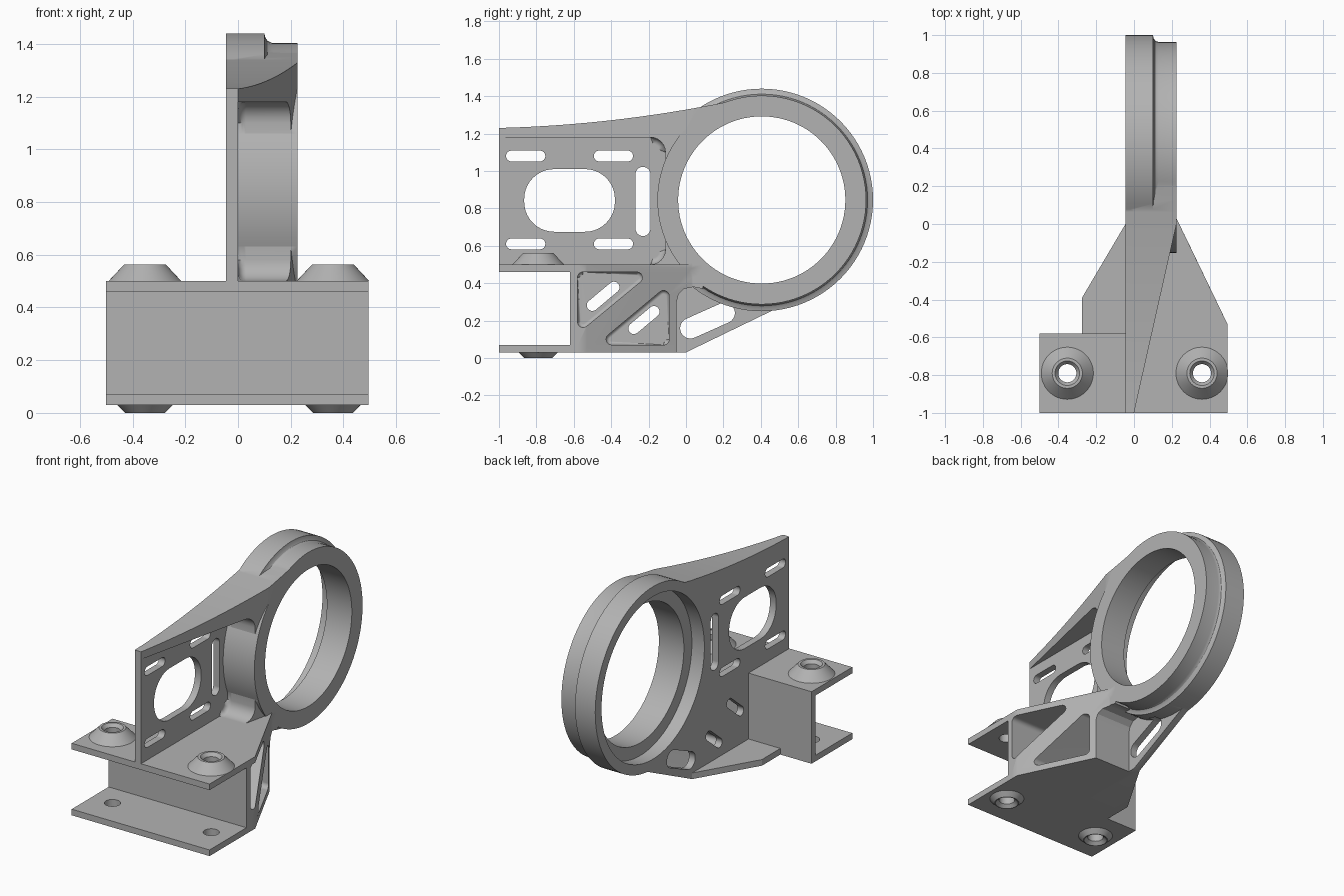
import bpy, bmesh, math
from mathutils import Vector

if "Cube" in bpy.data.objects:
    bpy.data.objects.remove(bpy.data.objects["Cube"])

grey = bpy.data.materials.new("plain grey")
grey.use_nodes = True
grey.diffuse_color = (0.45, 0.45, 0.45, 1)
grey.node_tree.nodes["Principled BSDF"].inputs["Base Color"].default_value = (0.45, 0.45, 0.45, 1)

RING_Y, RING_Z = 0.405, 0.845
T = -0.045            # outer face of the side plate
W = 0.225             # outer face of the ring


def finish(name, bm):
    bmesh.ops.recalc_face_normals(bm, faces=bm.faces[:])
    mesh = bpy.data.meshes.new(name)
    bm.to_mesh(mesh)
    bm.free()
    mesh.materials.append(grey)
    obj = bpy.data.objects.new(name, mesh)
    bpy.context.collection.objects.link(obj)
    return obj


def place(axis, p, q, t):
    return Vector((t, p, q)) if axis == "X" else Vector((p, q, t))


def prism(name, pts, a, b, axis="X", fillet=0):
    """Extrude a profile (y,z along X, or x,y along Z); optionally round its low end."""
    bm = bmesh.new()
    low = [bm.verts.new(place(axis, p, q, a)) for p, q in pts]
    high = [bm.verts.new(place(axis, p, q, b)) for p, q in pts]
    cap = bm.faces.new(low)
    bm.faces.new(high[::-1])
    for i in range(len(pts)):
        j = (i + 1) % len(pts)
        bm.faces.new((low[i], low[j], high[j], high[i]))
    if fillet:
        bmesh.ops.bevel(bm, geom=list(cap.edges), offset=fillet, segments=4,
                        profile=0.5, affect="EDGES")
    return finish(name, bm)


def lathe(name, profile, p, q, axis="X", n=96):
    """Stack circles (position, radius) along an axis into a solid."""
    bm = bmesh.new()
    rings = []
    for t, r in profile:
        rings.append([bm.verts.new(place(axis, p + r * math.cos(k * math.tau / n),
                                         q + r * math.sin(k * math.tau / n), t)) for k in range(n)])
    bm.faces.new(rings[0])
    bm.faces.new(rings[-1])
    for lo, hi in zip(rings, rings[1:]):
        for k in range(n):
            m = (k + 1) % n
            bm.faces.new((lo[k], lo[m], hi[m], hi[k]))
    return finish(name, bm)


def rounded(pts, r, n=6):
    """Round every corner of a polygon with radius r."""
    out = []
    for i, c in enumerate(pts):
        c = Vector(c)
        u = (Vector(pts[i - 1]) - c).normalized()
        v = (Vector(pts[(i + 1) % len(pts)]) - c).normalized()
        half = u.angle(v) / 2
        centre = c + (u + v).normalized() * r / math.sin(half)
        d0 = c + u * r / math.tan(half) - centre
        d1 = c + v * r / math.tan(half) - centre
        sweep = d0.angle(d1)
        for k in range(n + 1):
            f = k / n
            d = (d0 * math.sin((1 - f) * sweep) + d1 * math.sin(f * sweep)) / math.sin(sweep)
            out.append(tuple(centre + d))
    return out


def slot(y, z, length, width, angle=0):
    """Outline of a round-ended slot."""
    a, r, s = math.radians(angle), width / 2, (length - width) / 2
    out = []
    for end in (1, -1):
        cy, cz = y + end * s * math.cos(a), z + end * s * math.sin(a)
        for k in range(13):
            w = a + (0 if end > 0 else math.pi) - math.pi / 2 + k * math.pi / 12
            out.append((cy + r * math.cos(w), cz + r * math.sin(w)))
    return out


def box_pts(a, b, c, d):
    return [(a, c), (b, c), (b, d), (a, d)]


def combine(obj, other, mode):
    mod = obj.modifiers.new("combine", "BOOLEAN")
    mod.operation, mod.solver, mod.object = mode, "EXACT", other
    bpy.context.view_layer.objects.active = obj
    bpy.ops.object.modifier_apply(modifier=mod.name)
    bpy.data.objects.remove(other)


def smooth(obj):
    bpy.ops.object.select_all(action="DESELECT")
    obj.select_set(True)
    bpy.context.view_layer.objects.active = obj
    bpy.ops.object.shade_smooth_by_angle(angle=math.radians(30))
    mod = obj.modifiers.new("even shading", "WEIGHTED_NORMAL")
    mod.keep_sharp = True


# Swept top edge, running from the front up to the ring
top_edge = []
for k in range(21):
    y = -1 + 1.33 * k / 20
    f = y + 1
    top_edge.append((y, 1.23 + 0.025 * f + 0.073 * f * f))

# Thin side plate with the gusset under the ring
bracket = prism("bracket", top_edge + [(0.5, 0.8), (0.475, 0.26), (0, 0.03), (-0.6, 0.03),
                                       (-0.6, 0.47), (-1, 0.47)], T, 0)

# Upper rim, tapering in plan towards the front
rim = prism("upper_rim", top_edge + [(0.33, 0.48), (-1, 0.48)], -0.02, 0.4)
combine(rim, prism("rim_plan", [(-0.03, -1), (0, -1), (W, 0), (W, 0.5), (-0.03, 0.5)],
                   0, 2, "Z"), "INTERSECT")
combine(bracket, rim, "UNION")

# Wide half of the ring, ending in a small fillet
wide = [(T, 0.595), (0.1, 0.595), (0.104, 0.578), (0.112, 0.566), (0.13, 0.558)]
combine(bracket, lathe("ring_wide", wide, RING_Y, RING_Z), "UNION")

# Motor pocket between rim and floor
combine(bracket, prism("pocket", rounded(box_pts(-1.3, -0.11, 0.5, 1.18), 0.08), 0, 0.5,
                       fillet=0.03), "DIFFERENCE")

# Lower truss block, trimmed to the slanted side
truss = prism("truss", [(-0.62, 0.03), (-0.05, 0.03), (-0.05, 0.3), (-0.04, 0.34), (-0.01, 0.37),
                        (0.04, 0.38), (0.09, 0.37), (0.09, 0.5), (-0.62, 0.5)], -0.02, 0.6)
combine(truss, prism("truss_plan", [(-0.03, -0.7), (0.495, -0.7), (0.495, -0.53), (W, 0.03),
                                    (W, 0.3), (-0.03, 0.3)], -0.1, 1, "Z"), "INTERSECT")
for tri in ([(-0.58, 0.46), (-0.58, 0.13), (-0.18, 0.46)],
            [(-0.48, 0.07), (-0.09, 0.07), (-0.09, 0.395)]):
    combine(truss, prism("truss_pocket", rounded(tri, 0.03), 0, 0.7, fillet=0.018), "DIFFERENCE")
combine(bracket, truss, "UNION")

# Narrow half of the ring
combine(bracket, lathe("ring_narrow", [(-0.03, 0.558), (W, 0.558)], RING_Y, RING_Z), "UNION")

# Channel: top flange, bottom plate and upright web
top_plan = [(-0.5, -1), (0.495, -1), (0.495, -0.53), (W, 0.03), (-0.02, 0.03),
            (-0.02, -0.58), (-0.5, -0.58)]
low_plan = [(-0.5, -1), (0.495, -1), (0.495, -0.53), (0.264, -0.05), (-0.02, -0.05), (-0.02, 0),
            (T, 0), (-0.275, -0.39), (-0.275, -0.58), (-0.5, -0.58)]
combine(bracket, prism("top_flange", top_plan, 0.46, 0.5, "Z"), "UNION")
combine(bracket, prism("bottom_plate", low_plan, 0.03, 0.07, "Z"), "UNION")
combine(bracket, prism("web", box_pts(-0.5, 0.495, -0.62, -0.58), 0.03, 0.5, "Z"), "UNION")

# Stepped bore through the ring
combine(bracket, lathe("bore", [(-0.2, 0.53), (0.045, 0.53), (0.045, 0.447), (0.4, 0.447)],
                       RING_Y, RING_Z), "DIFFERENCE")

# Window and slots through the side plate
openings = [rounded(box_pts(-0.865, -0.38, 0.675, 1.01), 0.16, 10), slot(-0.23, 0.837, 0.37, 0.08, 90),
            slot(-0.443, 0.33, 0.21, 0.06, 40), slot(-0.225, 0.203, 0.2, 0.06, 40),
            slot(0.115, 0.2, 0.31, 0.11, 24)]
openings += [slot(y, z, 0.21, 0.058) for y in (-0.857, -0.388) for z in (0.61, 1.08)]
for pts in openings:
    combine(bracket, prism("opening", pts, -0.2, 0.04), "DIFFERENCE")

# Conical mounting bosses with bolt holes through both flanges
hole = [(-0.1, 0.07), (0, 0.07), (0.02, 0.048), (0.54, 0.048), (0.562, 0.065), (0.7, 0.065)]
for side, x in (("right", -0.353), ("left", 0.36)):
    upper = lathe(side + "_upper_boss", [(0.5, 0.138), (0.562, 0.08)], x, -0.79, "Z", 48)
    lower = lathe(side + "_lower_boss", [(0, 0.075), (0.03, 0.105)], x, -0.79, "Z", 48)
    for part in (bracket, upper, lower):
        combine(part, lathe("bolt_hole", hole, x, -0.79, "Z", 48), "DIFFERENCE")
    smooth(upper)
    smooth(lower)

smooth(bracket)
